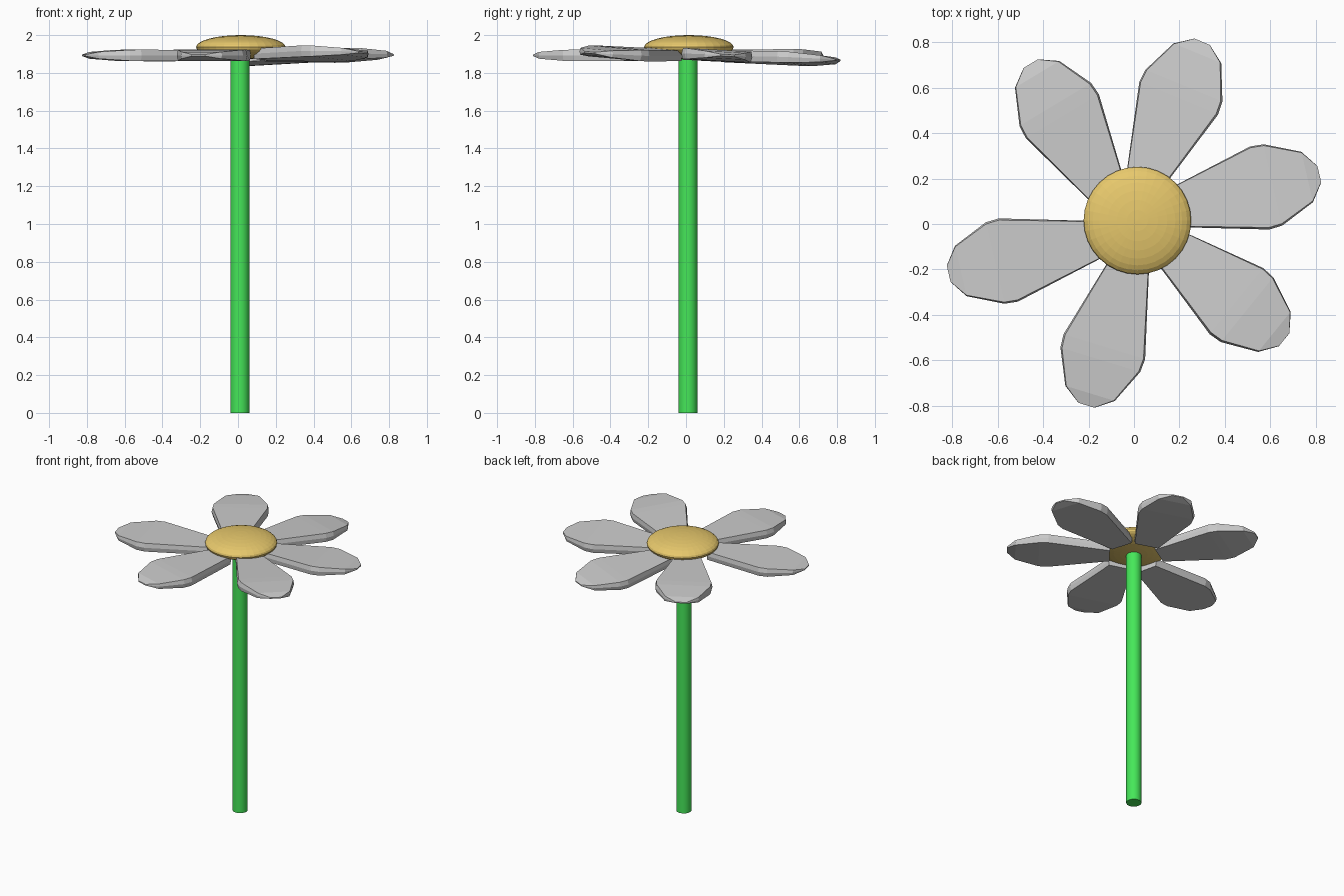
import bpy, bmesh
from math import radians
from mathutils import Matrix

if "Cube" in bpy.data.objects:
    bpy.data.objects.remove(bpy.data.objects["Cube"])


def material(name, color):
    m = bpy.data.materials.new(name)
    m.diffuse_color = color
    m.use_nodes = True
    m.node_tree.nodes["Principled BSDF"].inputs["Base Color"].default_value = m.diffuse_color
    return m


# Stem
bpy.ops.mesh.primitive_cylinder_add(vertices=32, radius=0.05, depth=1.9,
                                    location=(0.01, 0.01, 0.95))
stem = bpy.context.object
stem.name = "stem"
stem.data.materials.append(material("green", (0.06, 0.8, 0.1, 1)))
bpy.ops.object.shade_smooth_by_angle()

# Flower centre: flattened sphere
bpy.ops.mesh.primitive_uv_sphere_add(segments=32, ring_count=16, radius=1,
                                     location=(0.015, 0.015, 1.936))
disc = bpy.context.object
disc.name = "flower_centre"
disc.scale = (0.237, 0.237, 0.064)
bpy.ops.object.transform_apply(location=False, rotation=False, scale=True)
disc.data.materials.append(material("gold", (0.8, 0.58, 0.15, 1)))

# Petal stations: distance out, half width, half thickness
STATIONS = [(0.17, 0.083, 0.028), (0.575, 0.188, 0.03), (0.635, 0.184, 0.029),
            (0.79, 0.114, 0.018), (0.845, 0.037, 0.004)]


def petal(name, angle, out, side, pitch, roll):
    bm = bmesh.new()
    rings = []
    for u, w, t in STATIONS:
        section = [(w, 0), (w * 0.96, t), (-w * 0.96, t),
                   (-w, 0), (-w * 0.96, -t), (w * 0.96, -t)]
        rings.append([bm.verts.new((u, y, z)) for y, z in section])
    for a, b in zip(rings, rings[1:]):
        for i in range(6):
            j = (i + 1) % 6
            bm.faces.new((a[i], a[j], b[j], b[i]))
    bm.faces.new(rings[0])
    bm.faces.new(rings[-1])
    bmesh.ops.recalc_face_normals(bm, faces=bm.faces)
    bm.transform(Matrix.Translation((0, 0, 1.893))
                 @ Matrix.Rotation(radians(angle), 4, 'Z')
                 @ Matrix.Translation((out, side, 0))
                 @ Matrix.Rotation(radians(-pitch), 4, 'Y')
                 @ Matrix.Rotation(radians(-roll), 4, 'X'))
    mesh = bpy.data.meshes.new(name)
    bm.to_mesh(mesh)
    bm.free()
    bpy.context.collection.objects.link(bpy.data.objects.new(name, mesh))


# Six petals, each slightly differently posed
POSES = [(13, 0, 0.03, 0, 3), (67.5, 0.012, 0.03, -1.7, 3),
         (121, -0.005, 0.026, 0, 1), (193, 0, 0.03, 0, 0),
         (253, -0.02, 0.033, 0, 0), (321, -0.01, 0.02, 1, 4)]
for i, pose in enumerate(POSES):
    petal(f"petal_{i + 1}", *pose)
